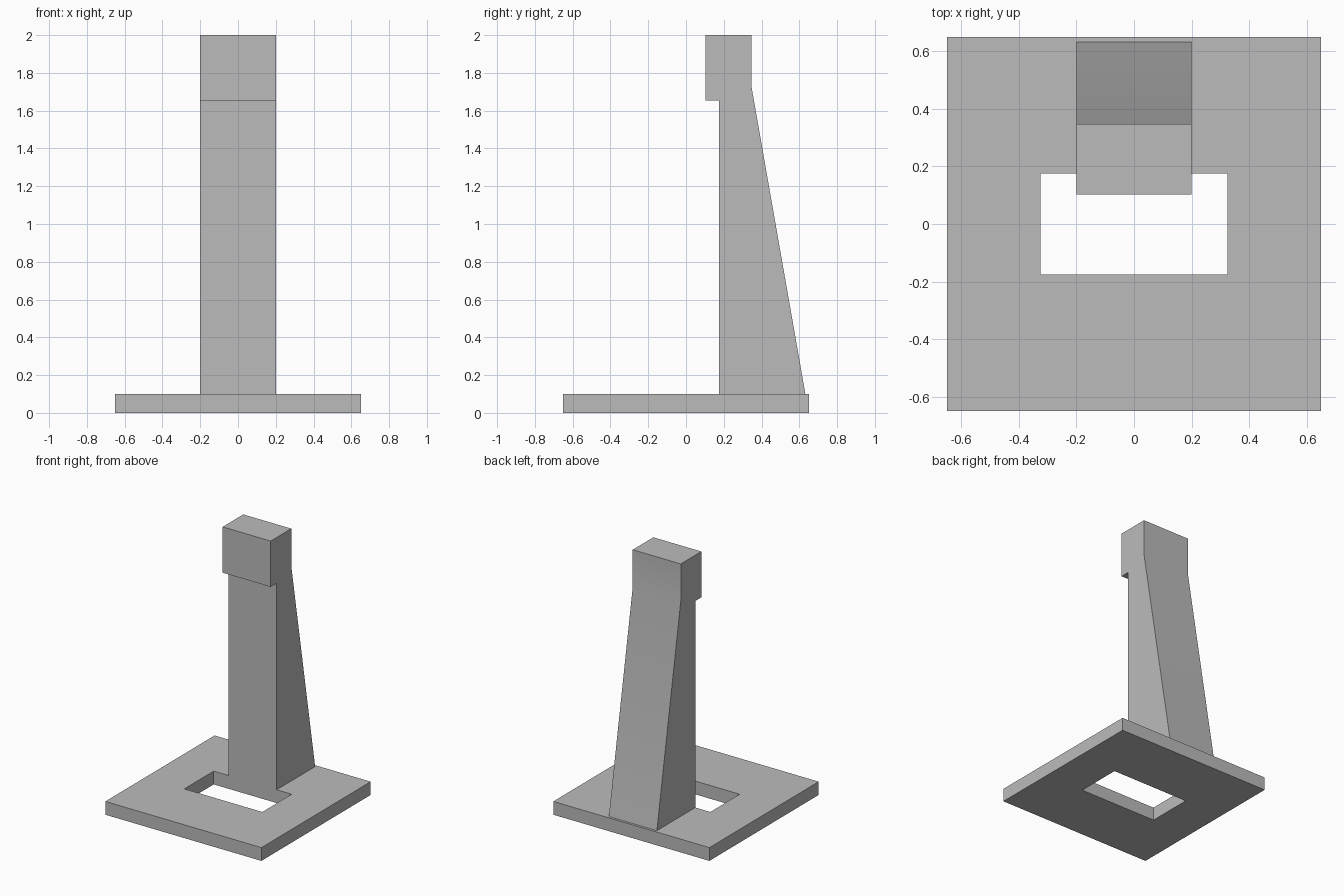
import bpy, bmesh, math

old = bpy.data.objects.get("Cube")
if old:
    bpy.data.objects.remove(old, do_unlink=True)

grey = bpy.data.materials.new("plain grey")
grey.use_nodes = True
colour = (0.5, 0.5, 0.5, 1)
grey.diffuse_color = colour
grey.node_tree.nodes["Principled BSDF"].inputs["Base Color"].default_value = colour


def add_object(name, bm):
    bmesh.ops.recalc_face_normals(bm, faces=bm.faces)
    mesh = bpy.data.meshes.new(name)
    bm.to_mesh(mesh)
    bm.free()
    mesh.materials.append(grey)
    obj = bpy.data.objects.new(name, mesh)
    bpy.context.collection.objects.link(obj)
    return obj


def rectangle(bm, half_x, half_y, z):
    corners = ((-1, -1), (1, -1), (1, 1), (-1, 1))
    return [bm.verts.new((sx * half_x, sy * half_y, z)) for sx, sy in corners]


# Square base plate with a rectangular slot through it
bm = bmesh.new()
thickness = 0.1
loops = [[rectangle(bm, hx, hy, z) for z in (0, thickness)]
         for hx, hy in ((0.65, 0.65), (0.325, 0.175))]
outer, inner = loops
for i in range(4):
    j = (i + 1) % 4
    for low, high in loops:
        bm.faces.new((low[i], low[j], high[j], high[i]))
    for level in (0, 1):
        bm.faces.new((outer[level][i], outer[level][j],
                      inner[level][j], inner[level][i]))
add_object("base_plate", bm)

# Tapered upright with an overhanging head, extruded from its side profile
profile = [(0.175, thickness), (0.632, thickness), (0.348, 1.72),
           (0.348, 2), (0.103, 2), (0.103, 1.655), (0.175, 1.655)]
half_width = 0.2
bm = bmesh.new()
side = bm.faces.new([bm.verts.new((-half_width, y, z)) for y, z in profile])
result = bmesh.ops.extrude_face_region(bm, geom=[side], use_keep_orig=True)
moved = [v for v in result["geom"] if isinstance(v, bmesh.types.BMVert)]
bmesh.ops.translate(bm, verts=moved, vec=(2 * half_width, 0, 0))
upright = add_object("upright", bm)

# Soften only the shallow bend on the back
bpy.ops.object.select_all(action="DESELECT")
upright.select_set(True)
bpy.context.view_layer.objects.active = upright
bpy.ops.object.shade_smooth_by_angle(angle=math.radians(30))
